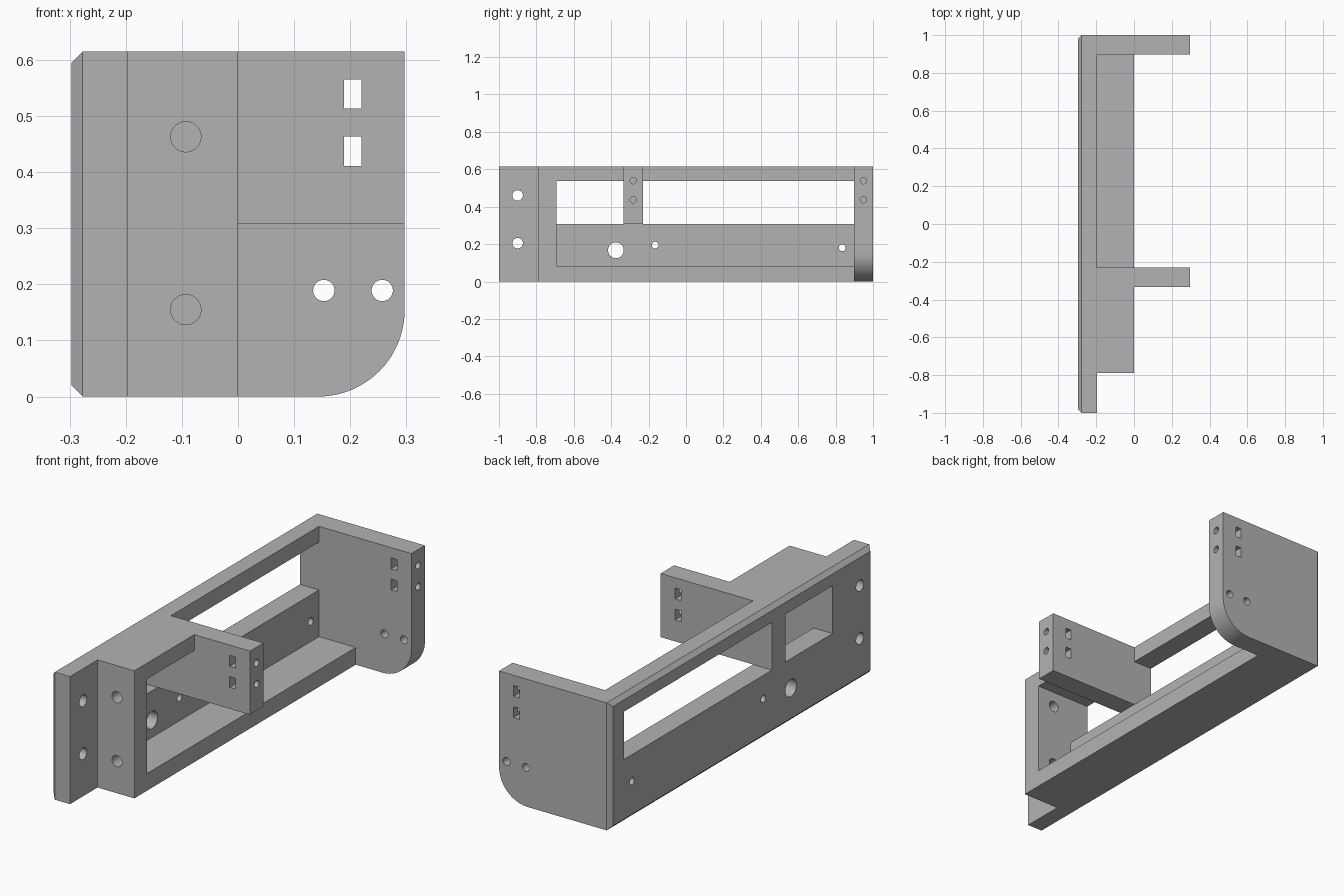
import bpy
import bmesh
import math
from mathutils import Matrix, Vector

cube = bpy.data.objects.get("Cube")
if cube:
    bpy.data.objects.remove(cube, do_unlink=True)

grey = bpy.data.materials.new("plain grey")
grey.use_nodes = True
colour = (0.45, 0.45, 0.45, 1)
grey.diffuse_color = colour
grey.node_tree.nodes["Principled BSDF"].inputs["Base Color"].default_value = colour

# Shared dimensions
TOP = 0.615
EDGE = 0.297                      # half width in x
PLATE = -0.196                    # inner face of the back plate
WALL = 0.897                      # inner face of the end wall
ARM = (-0.333, -0.231)            # arm thickness in y
SILL = 0.308                      # bottom of windows and arm
POCKET = -0.692                   # pocket end in y


def finish(name, bm):
    mesh = bpy.data.meshes.new(name)
    bm.to_mesh(mesh)
    bm.free()
    obj = bpy.data.objects.new(name, mesh)
    bpy.context.collection.objects.link(obj)
    mesh.materials.append(grey)
    return obj


def box(name, xs, ys, zs, bevel_rule=None, width=0.0, segments=1):
    """Box between limits; edges whose vertices all meet bevel_rule are bevelled."""
    bm = bmesh.new()
    bmesh.ops.create_cube(bm, size=1)
    for v in bm.verts:
        v.co = Vector([lim[0] if c < 0 else lim[1]
                       for c, lim in zip(v.co, (xs, ys, zs))])
    if bevel_rule:
        edges = [e for e in bm.edges if all(bevel_rule(v.co) for v in e.verts)]
        bmesh.ops.bevel(bm, geom=edges, offset=width, segments=segments,
                        profile=0.5, affect='EDGES')
    return finish(name, bm)


def rod(axis, start, end, a, b, radius):
    """Round cutter along x (a, b = y, z) or along y (a, b = x, z)."""
    bm = bmesh.new()
    bmesh.ops.create_cone(bm, cap_ends=True, segments=40, radius1=radius,
                          radius2=radius, depth=end - start)
    turn = Matrix.Rotation(math.pi / 2, 4, 'Y' if axis == 'x' else 'X')
    mid = (start + end) / 2
    place = (mid, a, b) if axis == 'x' else (a, mid, b)
    bm.transform(Matrix.Translation(place) @ turn)
    return finish("hole_cutter", bm)


def combine(body, tool, operation):
    mod = body.modifiers.new("combine", 'BOOLEAN')
    mod.operation = operation
    mod.solver = 'EXACT'
    mod.object = tool
    bpy.context.view_layer.objects.active = body
    bpy.ops.object.modifier_apply(modifier=mod.name)
    bpy.data.objects.remove(tool, do_unlink=True)


# Back plate with a chamfered outer face
body = box("mounting_bracket", (-EDGE, PLATE), (-1, 1), (0, TOP),
           lambda c: c.x < -0.29, 0.02)

# Frame block, support arm and end wall with a rounded lower corner
solids = [
    box("frame_block", (-0.23, 0), (-0.79, 0.95), (0, TOP)),
    box("support_arm", (-0.1, EDGE), ARM, (SILL, TOP)),
    box("end_wall", (-0.25, EDGE), (WALL, 1), (0, TOP),
        lambda c: c.x > 0 and c.z < 0.1, 0.154, 20),
]
for solid in solids:
    combine(body, solid, 'UNION')

# Pocket, windows and open top
through = (-0.4, 0.05)
inside = (PLATE, 0.05)
cutters = [
    box("pocket_cutter", inside, (POCKET, WALL), (0.083, SILL)),
    box("window_cutter", through, (POCKET, ARM[0]), (SILL, 0.538)),
    box("window_cutter", through, (ARM[1], WALL), (SILL, 0.538)),
    box("top_cutter", inside, (ARM[1], WALL), (0.4, 0.7)),
]

# Mounting holes and cable holes through the back plate
for y, z, r in ((-0.9, 0.46, 0.028), (-0.9, 0.205, 0.028),
                (-0.375, 0.167, 0.042), (-0.165, 0.195, 0.018),
                (0.835, 0.18, 0.018)):
    cutters.append(rod('x', -0.4, -0.1, y, z, r))

# Holes in the frame end and in the end wall
for z in (0.463, 0.155):
    cutters.append(rod('y', -0.85, -0.65, -0.093, z, 0.027))
for x in (0.153, 0.257):
    cutters.append(rod('y', 0.85, 1.05, x, 0.189, 0.019))

# Nut slots with screw holes in the arm and the end wall
for y in (sum(ARM) / 2, (WALL + 1) / 2):
    for z in (0.437, 0.539):
        cutters.append(box("slot_cutter", (0.189, 0.22),
                           (y - 0.1, y + 0.1), (z - 0.026, z + 0.026)))
        cutters.append(rod('x', 0.2, 0.35, y, z, 0.017))

for cutter in cutters:
    combine(body, cutter, 'DIFFERENCE')

# Clean up flat regions and shade round ones smoothly
bm = bmesh.new()
bm.from_mesh(body.data)
bmesh.ops.remove_doubles(bm, verts=bm.verts, dist=0.0001)
bmesh.ops.dissolve_limit(bm, angle_limit=math.radians(0.5),
                         verts=bm.verts, edges=bm.edges)
bm.to_mesh(body.data)
bm.free()
body.data.materials.clear()
body.data.materials.append(grey)
for poly in body.data.polygons:
    poly.material_index = 0
bpy.ops.object.select_all(action='DESELECT')
body.select_set(True)
bpy.context.view_layer.objects.active = body
bpy.ops.object.shade_smooth_by_angle(angle=math.radians(30))
